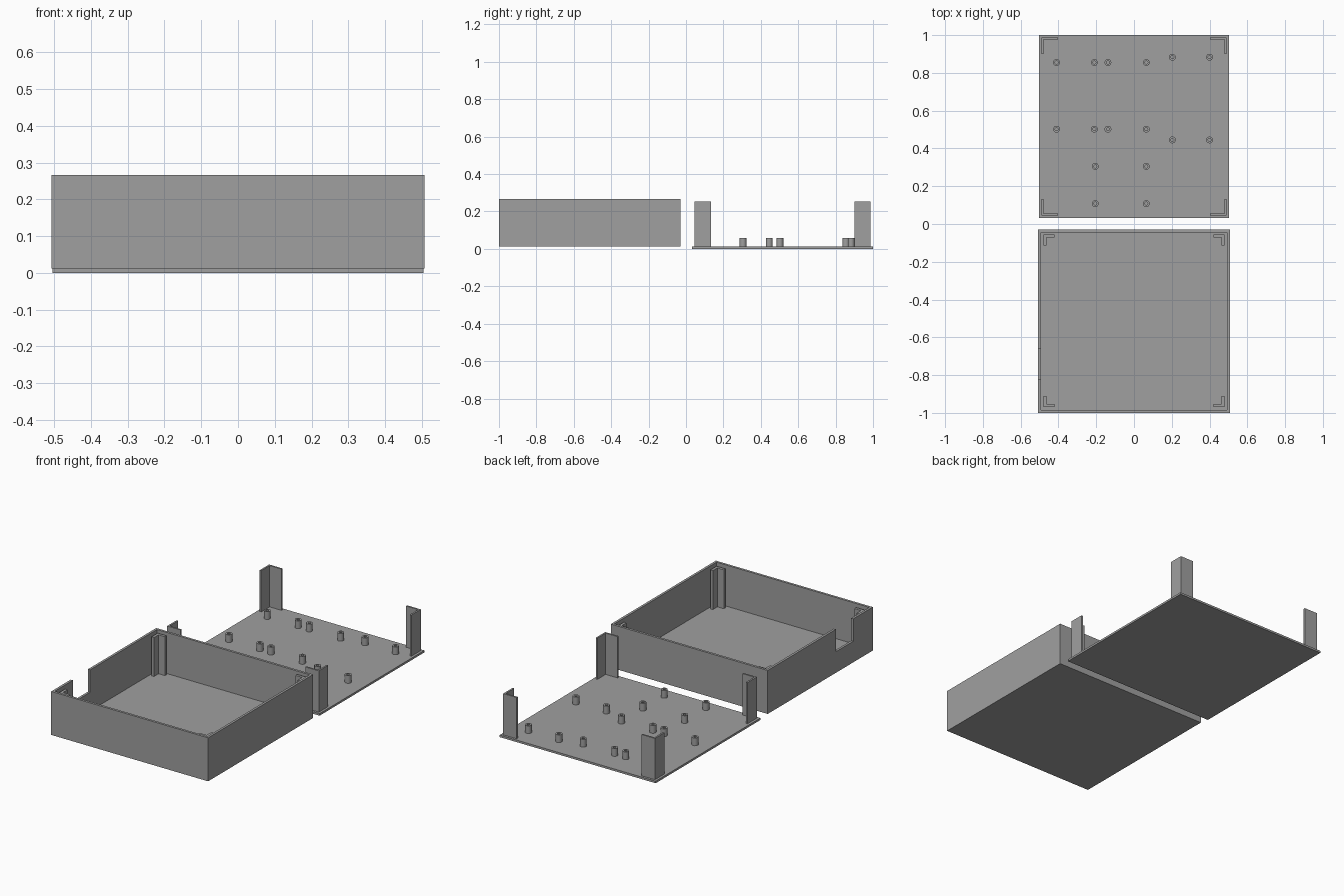
import bpy, bmesh

cube = bpy.data.objects.get("Cube")
if cube:
    bpy.data.objects.remove(cube, do_unlink=True)

grey = bpy.data.materials.new("plain_grey")
grey.use_nodes = True
colour = (0.35, 0.35, 0.35, 1)
grey.diffuse_color = colour
grey.node_tree.nodes["Principled BSDF"].inputs["Base Color"].default_value = colour


def finish(name, bm):
    bmesh.ops.recalc_face_normals(bm, faces=bm.faces)
    mesh = bpy.data.meshes.new(name)
    bm.to_mesh(mesh)
    bm.free()
    mesh.materials.append(grey)
    obj = bpy.data.objects.new(name, mesh)
    bpy.context.collection.objects.link(obj)
    return obj


def prism(name, outline, z0, z1):
    """Extrude a flat outline upwards from z0 to z1."""
    bm = bmesh.new()
    face = bm.faces.new([bm.verts.new((x, y, z0)) for x, y in outline])
    top = bmesh.ops.extrude_face_region(bm, geom=[face])["geom"]
    verts = [v for v in top if isinstance(v, bmesh.types.BMVert)]
    bmesh.ops.translate(bm, verts=verts, vec=(0, 0, z1 - z0))
    return finish(name, bm)


def block(name, x0, x1, y0, y1, z0, z1):
    return prism(name, [(x0, y0), (x1, y0), (x1, y1), (x0, y1)], z0, z1)


def corner_angles(name, half_x, y0, y1, arm, thick, z0, z1):
    """Four L-shaped uprights, each with its elbow towards the outer corner."""
    profile = [(0, 0), (arm, 0), (arm, thick), (thick, thick), (thick, arm), (0, arm)]
    for side, sx in (("right", -1), ("left", 1)):
        for end, y, sy in (("front", y0, 1), ("back", y1, -1)):
            outline = [(sx * (half_x - u), y + sy * v) for u, v in profile]
            prism(f"{name}_{end}_{side}", outline, z0, z1)


def cut(target, cutter):
    mod = target.modifiers.new("cut", "BOOLEAN")
    mod.operation = "DIFFERENCE"
    mod.solver = "EXACT"
    mod.object = cutter
    cutter.hide_render = True
    cutter.hide_set(True)


# Open tray with a cable notch in one side wall
HX, Y0, Y1, Z0, Z1, WALL = 0.507, -1.0, -0.03, 0.012, 0.266, 0.014
tray = block("tray", -HX, HX, Y0, Y1, Z0, Z1)
cut(tray, block("tray_cavity_cutter", -HX + WALL, HX - WALL, Y0 + WALL, Y1 - WALL, Z0 + WALL, 0.4))
cut(tray, block("cable_notch_cutter", -0.6, -0.45, -0.82, -0.66, 0.135, 0.5))

# Apply the cuts and drop the helpers
deps = bpy.context.evaluated_depsgraph_get()
result = bpy.data.meshes.new_from_object(tray.evaluated_get(deps))
helpers = [m.object for m in tray.modifiers]
tray.modifiers.clear()
tray.data = result
for helper in helpers:
    bpy.data.objects.remove(helper, do_unlink=True)

# Guide posts inside the tray
corner_angles("tray_guide", 0.48, -0.968, -0.055, 0.058, 0.016, Z0 + WALL / 2, 0.253)

# Flat lid with tall corner tabs
LID_TOP = 0.012
block("lid_plate", -0.504, 0.504, 0.033, 1.0, 0, LID_TOP)
corner_angles("lid_tab", 0.49, 0.046, 0.987, 0.087, 0.01, LID_TOP / 2, 0.253)


def standoff(name, x, y, outer=0.018, inner=0.008, z0=LID_TOP, z1=0.057):
    """Hollow round spacer, made by spinning a rectangular section."""
    bm = bmesh.new()
    section = [(inner, z0), (outer, z0), (outer, z1), (inner, z1)]
    verts = [bm.verts.new((x + r, y, z)) for r, z in section]
    edges = [bm.edges.new((verts[i], verts[(i + 1) % 4])) for i in range(4)]
    bmesh.ops.spin(bm, geom=verts + edges, cent=(x, y, 0), axis=(0, 0, 1),
                   angle=6.283185, steps=24)
    bmesh.ops.remove_doubles(bm, verts=bm.verts, dist=0.0002)
    obj = finish(name, bm)
    bpy.ops.object.select_all(action="DESELECT")
    obj.select_set(True)
    bpy.context.view_layer.objects.active = obj
    bpy.ops.object.shade_smooth_by_angle()


# Standoffs in rectangular groups on the lid
groups = [
    ((-0.41, -0.21), (0.502, 0.855)),
    ((-0.138, 0.065), (0.502, 0.855)),
    ((0.203, 0.40), (0.445, 0.883)),
    ((-0.205, 0.065), (0.108, 0.305)),
]
number = 1
for xs, ys in groups:
    for x in xs:
        for y in ys:
            standoff(f"standoff_{number}", x, y)
            number += 1
